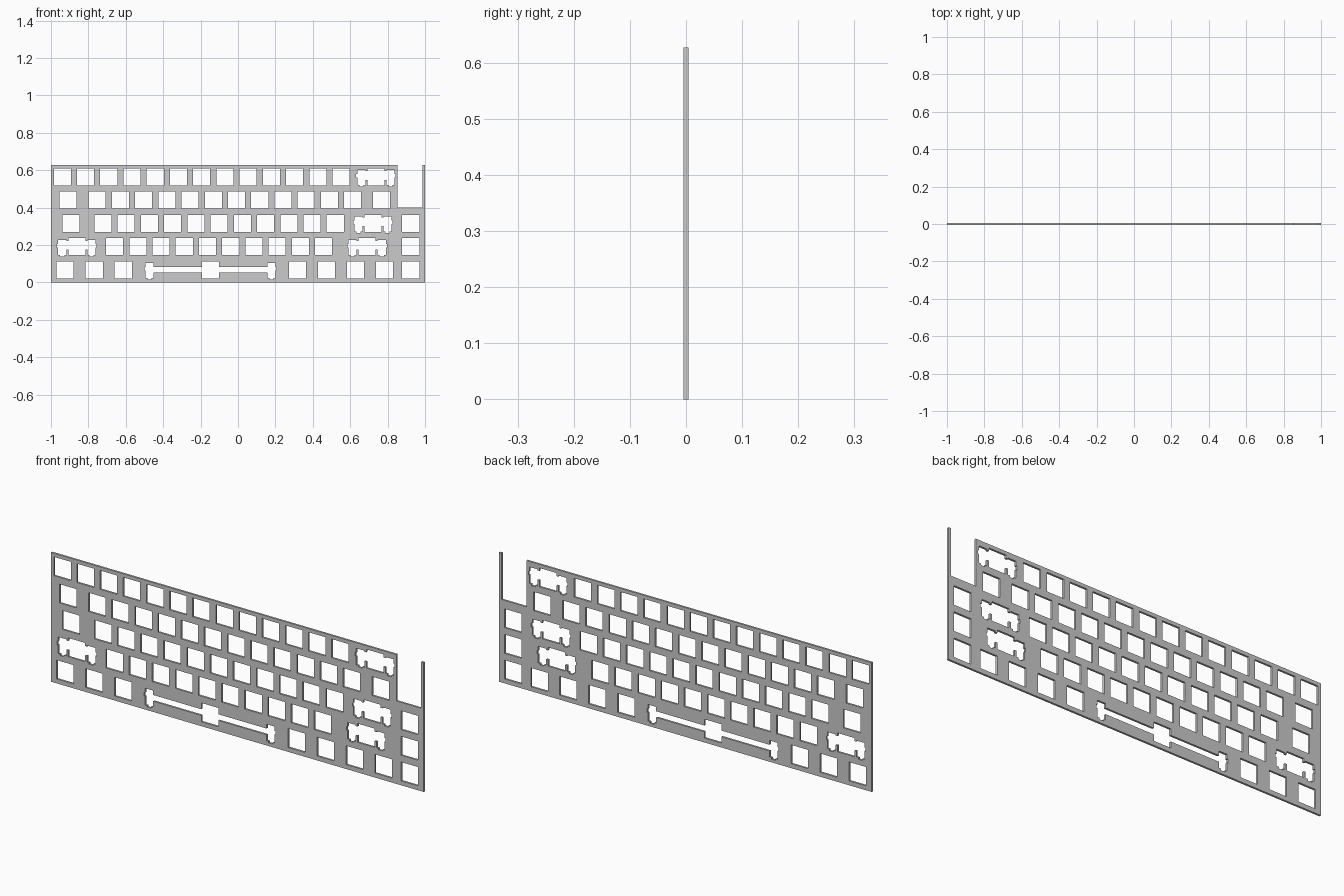
import bpy
import math

if "Cube" in bpy.data.objects:
    bpy.data.objects.remove(bpy.data.objects["Cube"])

U = 0.1242            # key pitch
MM = U / 19.05        # one millimetre in model units
X0, Z0 = -1.0015, 0.005
TOP, THICK = 0.627, 0.0098

curve = bpy.data.curves.new("key_plate", 'CURVE')
curve.dimensions = '2D'
curve.fill_mode = 'BOTH'
curve.extrude = THICK / 2


def loop(points):
    s = curve.splines.new('POLY')
    s.points.add(len(points) - 1)
    for p, (x, z) in zip(s.points, points):
        p.co = (x, z, 0, 1)
    s.use_cyclic_u = True


def cutout(col, row, half):
    """Mirror a right-hand half profile (mm, top to bottom) around a key centre."""
    cx, cz = X0 + col * U, Z0 + (row + 0.5) * U
    full = half + [(-x, z) for x, z in reversed(half)]
    loop([(cx + x * MM, cz + z * MM) for x, z in full])


def stabiliser(d, top, bottom):
    """Switch hole joined by a channel to a stabiliser slot at distance d."""
    a, b = d - 3.325, d + 3.325
    return [(7, 7), (7, top), (a, top), (a, 5.53), (b, 5.53), (b, 2.3),
            (b + .875, 2.3), (b + .875, -.5), (b, -.5), (b, -6.77),
            (d + 1.65, -6.77), (d + 1.65, -7.97), (d - 1.65, -7.97),
            (d - 1.65, -6.77), (a, -6.77), (a, bottom), (7, bottom), (7, -7)]


# Plate outline with the open top right corner and thin side strip
loop([(-1, 0), (1, 0), (1, TOP), (0.986, TOP), (0.986, 0.402),
      (0.853, 0.402), (0.853, TOP), (-1, TOP)])

# Single switch holes, columns in key units, bottom row first
rows = [
    [0.625, 1.875, 3.125, 10.625, 11.875, 13.125, 14.375, 15.5],
    [2.75 + i for i in range(10)] + [15.5],
    [0.875] + [2.25 + i for i in range(11)] + [15.5],
    [0.75] + [2 + i for i in range(12)] + [14.25],
    [0.5 + i for i in range(13)],
]
for r, cols in enumerate(rows):
    for c in cols:
        cutout(c, r, [(7, 7), (7, -7)])

# Wide keys with stabiliser slots, then the long bar
for c, r in [(1.125, 1), (13.625, 1), (13.875, 2), (14, 4)]:
    cutout(c, r, stabiliser(11.94, 4.73, -2.3))
cutout(6.875, 0, stabiliser(50, 2.3, -2.3))

# Stand the plate upright and turn it into a clean mesh
plate = bpy.data.objects.new("key_plate", curve)
bpy.context.collection.objects.link(plate)
plate.rotation_euler.x = math.pi / 2
bpy.context.view_layer.objects.active = plate
plate.select_set(True)
bpy.ops.object.convert(target='MESH')
bpy.ops.object.transform_apply(rotation=True)
weld = plate.modifiers.new("weld", 'WELD')
weld.merge_threshold = 0.0001
bpy.ops.object.shade_flat()
